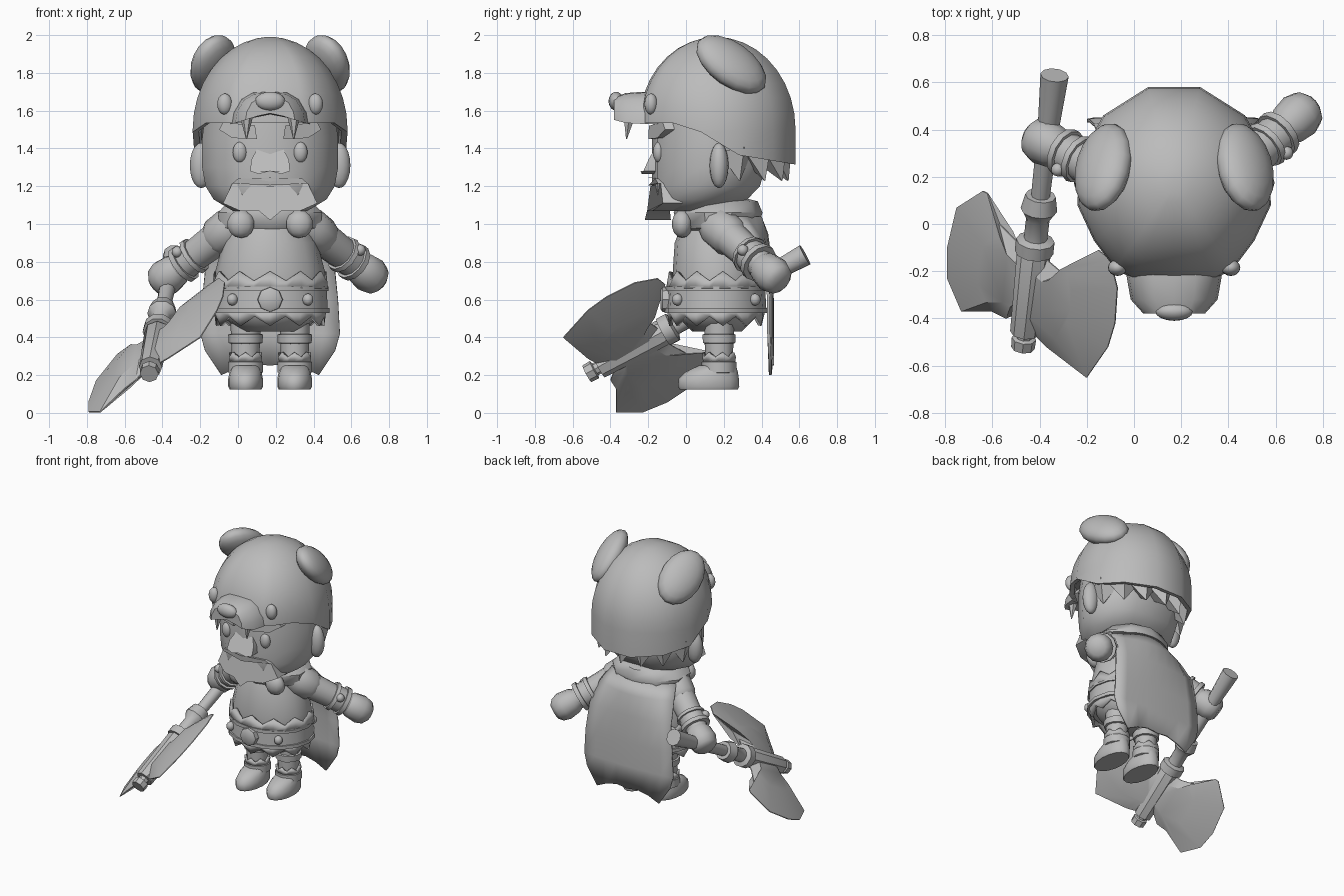
import bpy, bmesh, math
from mathutils import Vector, Matrix

cube = bpy.data.objects.get("Cube")
if cube:
    bpy.data.objects.remove(cube, do_unlink=True)

CX, CY = 0.17, 0.17
SIDES = ((-1, "right"), (1, "left"))

clay = bpy.data.materials.new("plain_grey")
clay.use_nodes = True
GREY = (0.5, 0.5, 0.5, 1)
clay.diffuse_color = GREY
next(n for n in clay.node_tree.nodes if n.type == "BSDF_PRINCIPLED").inputs["Base Color"].default_value = GREY


def finish(name, bm, thick=0, angle=40):
    bmesh.ops.recalc_face_normals(bm, faces=bm.faces)
    mesh = bpy.data.meshes.new(name)
    bm.to_mesh(mesh)
    bm.free()
    mesh.materials.append(clay)
    mesh.shade_smooth()
    mesh.set_sharp_from_angle(angle=math.radians(angle))
    obj = bpy.data.objects.new(name, mesh)
    bpy.context.collection.objects.link(obj)
    if thick:
        obj.modifiers.new("thickness", "SOLIDIFY").thickness = thick


def loft(name, rings, closed=True, caps=True, thick=0, angle=40):
    bm = bmesh.new()
    rows = [[bm.verts.new(p) for p in ring] for ring in rings]
    n = len(rows[0])
    for a, b in zip(rows, rows[1:]):
        for i in range(n if closed else n - 1):
            j = (i + 1) % n
            bm.faces.new((a[i], a[j], b[j], b[i]))
    if caps:
        bm.faces.new(rows[0])
        bm.faces.new(rows[-1])
    finish(name, bm, thick, angle)


def ellipse(z, rx, ry, cx=CX, cy=CY, n=16):
    return [(cx + rx * math.sin(math.tau * i / n), cy - ry * math.cos(math.tau * i / n), z) for i in range(n)]


def tube(name, path, n=12, angle=40):
    """Round sections along a straight line: path holds (point, radius)."""
    q = (Vector(path[-1][0]) - Vector(path[0][0])).to_track_quat("Z", "Y")
    rings = [[Vector(p) + q @ Vector((r * math.cos(math.tau * i / n), r * math.sin(math.tau * i / n), 0))
              for i in range(n)] for p, r in path]
    loft(name, rings, angle=angle)


def ball(name, loc, radii, rot=Matrix(), n=16):
    bm = bmesh.new()
    m = Matrix.Translation(loc) @ rot.to_4x4() @ Matrix.Diagonal((*radii, 1))
    bmesh.ops.create_uvsphere(bm, u_segments=n, v_segments=n // 2 + 2, radius=1, matrix=m)
    finish(name, bm, angle=60)


def mirror(half):
    """Full closed outline from half points running from one end of the midline to the other."""
    return list(half) + [(-a, b) for a, b in half[-2:0:-1]]


def slab(name, outline, front, back):
    """Outline in x (from the midline) and z, bent round the face, between two depths given by z."""
    loft(name, [[(CX + x, f(z) + 1.3 * x * x, z) for x, z in outline] for f in (front, back)])


def zigzag(name, z0, zin, zout, r0, r1, teeth, cx=CX, cy=CY, thick=0.02):
    a = ellipse(z0, *r0, cx, cy, teeth * 2)
    b = [(x, y, zin if i % 2 else zout) for i, (x, y, _) in enumerate(ellipse(0, *r1, cx, cy, teeth * 2))]
    loft(name, [a, b], caps=False, thick=thick, angle=25)


# Head, with the jaw drawn forward towards the chin
face = mirror([(0, .42), (.15, .42), (.28, .34), (.36, .2), (.36, .08), (.28, -.06), (.17, -.15), (0, -.18)])
loft("head", [[(CX + x * s, .15 + shift + (y - .15) * s, z) for x, y in face]
              for z, s, shift in ((1.6, .95, 0), (1.45, 1, 0), (1.3, 1, 0), (1.2, .95, -.015), (1.13, .83, -.05),
                                  (1.07, .55, -.12))], angle=50)

# Hood: a dome over a wall that drops to a curved hem
hood = mirror([(0, .58), (.11, .58), (.30, .46), (.40, .28), (.41, .08), (.34, -.07), (.25, -.19), (.17, -.235), (0, -.245)])


def hem(y):
    if y < 0:
        return 1.54
    return 1.54 - .17 * y / .28 if y < .28 else 1.37 - .05 * (y - .28) / .3


rings = []
for k in (.4, 1, 2, 3, 4, 5, 6, 7, 8, 9):
    a = math.pi / 2 * k / 9
    rings.append([(CX + x * math.sin(a), .16 + (y - .16) * math.sin(a),
                   max(hem(y), 1.5) + (1.99 - max(hem(y), 1.5)) * math.cos(a)) for x, y in hood])
for s, lift in ((1, -.005), (.92, 0), (.9, .05)):
    rings.append([(CX + x * s, .16 + (y - .16) * s, hem(y) + lift) for x, y in hood])
loft("hood", rings, angle=60)

snout = mirror([(0, 1.70), (.09, 1.695), (.15, 1.66), (.19, 1.59), (.2, 1.53), (.1, 1.56), (0, 1.58)])
loft("hood_snout", [[(CX + x * s, y, 1.6 + (z - 1.6) * t) for x, z in snout]
                    for y, s, t in ((-.15, 1.05, 1), (-.23, 1, 1), (-.32, .92, .93), (-.38, .65, .7))])
ball("hood_nose", (CX, -.37, 1.65), (.08, .04, .05))

for s, side in SIDES:
    # Tilted discs for the hood ears
    n = Vector((s * .56, .39, .50)).normalized()
    u = Vector((s * .07, -.82, .57)).normalized()
    rot = Matrix((u, n.cross(u), n)).transposed()
    ball(side + "_hood_ear", (CX + s * .3, .24, 1.845), (.215, .145, .085), rot)
    ball(side + "_hood_eye", (CX + s * .24, -.185, 1.635), (.04, .035, .056))
    tube(side + "_fang", [((CX + s * .125, -.3, 1.57), .035), ((CX + s * .125, -.315, 1.45), .003)], 6)
    # Face
    ball(side + "_ear", (CX + s * .365, .175, 1.31), (.06, .05, .12))
    ball(side + "_eye", (CX + s * .16, -.145, 1.38), (.038, .03, .055))
    slab(side + "_brow", [(s * x, z) for x, z in ((.07, 1.45), (.2, 1.455), (.27, 1.5), (.25, 1.54), (.08, 1.52))],
         lambda z: -.205, lambda z: -.12)
slab("nose", mirror([(0, 1.4), (.07, 1.395), (.1, 1.34), (.105, 1.28), (.06, 1.265), (0, 1.28)]),
     lambda z: -.24 + .7 * max(0, z - 1.3), lambda z: -.12)
slab("moustache", mirror([(0, 1.245), (.17, 1.24), (.2, 1.215), (0, 1.205)]), lambda z: -.2, lambda z: -.12)
slab("beard", mirror([(0, 1.2), (.2, 1.215), (.25, 1.11), (.16, 1.07), (.06, 1.07), (0, 1.02)]),
     lambda z: -.185 - .17 * (1.22 - z), lambda z: -.12 + .2 * (1.22 - z))

# Hair tufts below the back of the hood
for i in range(-3, 4):
    dx, dy = math.sin(i * .42), math.cos(i * .42)
    tube(f"hair_tuft_{i + 4}", [((CX + .32 * dx, CY + .3 * dy, 1.38), .1),
                                ((CX + .36 * dx, CY + .37 * dy, 1.23), .004)], 4, 20)

# Torso, belt and skirt
loft("torso", [ellipse(z, rx, ry, cy=.165) for z, rx, ry in
               ((.43, .15, .13), (.5, .24, .2), (.6, .29, .24), (.75, .29, .235), (.9, .25, .225), (1.02, .19, .18),
                (1.12, .14, .14))], angle=60)
loft("belt", [ellipse(z, rx, ry, cy=.16) for z, rx, ry in
              ((.53, .27, .23), (.53, .315, .275), (.555, .315, .275), (.555, .305, .265), (.645, .3, .26),
               (.645, .31, .27), (.67, .31, .27), (.67, .26, .22))])
zigzag("belt_upper_trim", .66, .70, .75, (.31, .265), (.3, .25), 11, cy=.16)
zigzag("skirt_trim", .54, .51, .46, (.3, .26), (.29, .25), 11, cy=.16)
tube("belt_buckle", [((CX, -.06, .6), .07), ((CX, -.125, .6), .065), ((CX, -.135, .6), .05)], 8)
for s, side in SIDES:
    ball(side + "_belt_stud", (CX + s * .2, -.045, .6), (.03, .03, .032), n=10)
    ball(side + "_back_belt_stud", (CX + s * .2, .365, .6), (.03, .03, .032), n=10)

# Collar and cape
loft("cape_collar", [ellipse(z, rx, ry, n=10) for z, rx, ry in
                     ((.96, .22, .19), (.98, .28, .21), (1.06, .29, .235), (1.12, .23, .21), (1.14, .14, .13))])
for s, side in SIDES:
    ball(side + "_collar_tuft", (CX + s * .155, -.02, 1.0), (.075, .055, .075), n=10)
cols = range(-4, 5)
hems = (.25, .26, .24, .2, .33)
cape = [[(CX + w * i / 4, y - wrap * abs(i / 4) ** 2, z) for i in cols]
        for z, w, y, wrap in ((1.04, .27, .4, .14), (.95, .31, .435, .09), (.8, .34, .455, .03), (.6, .36, .465, .02),
                              (.42, .37, .465, .02))]
cape.append([(CX + .345 * i / 4, .465 - .015 * abs(i / 4), hems[abs(i)]) for i in cols])
loft("cape", cape, closed=False, caps=False, thick=.015, angle=60)

# Arms
for s, side in SIDES:
    a = Vector((CX + s * .2, .17, .985))
    b = Vector((.70, .46, .73)) if s > 0 else Vector((-.385, .35, .715))
    at = lambda f: a.lerp(b, f)
    tube(side + "_shoulder", [(at(f), r) for f, r in ((-.1, .09), (.02, .112), (.22, .108), (.28, .09))], 10)
    tube(side + "_arm", [(at(f), r) for f, r in ((0, .09), (.3, .092), (.6, .085), (.9, .07))])
    tube(side + "_bracer", [(at(f), r) for f, r in
                            ((.54, .08), (.54, .1), (.59, .105), (.59, .09), (.7, .09), (.7, .105), (.76, .105), (.76, .08))])
    tube(side + "_hand", [(at(f), r) for f, r in
                          ((.78, .07), (.85, .09), (1.0, .1), (1.1, .085), (1.15, .055))], 12, 60)
    ball(side + "_bracer_stud", at(.64) + Vector((s * .065, -.055, .04)), (.03, .03, .03), n=10)

# Legs and boots
for s, side in SIDES:
    x = CX + s * .13
    col = lambda rows: [((x, .175, z), r) for z, r in rows]
    tube(side + "_leg", col(((.2, .07), (.48, .08))))
    tube(side + "_knee_band", col(((.365, .07), (.37, .09), (.415, .092), (.42, .07))), 10)
    tube(side + "_boot_cuff", col(((.21, .08), (.215, .092), (.27, .092), (.275, .08))))
    zigzag(side + "_cuff_trim", .27, .295, .32, (.085, .085), (.09, .09), 7, x, .175, .015)
    loft(side + "_boot", [ellipse(z, rx, ry, x, cy) for z, rx, ry, cy in
                          ((.125, .085, .155, .12), (.14, .092, .162, .12), (.18, .092, .16, .12), (.215, .085, .14, .135),
                           (.25, .07, .1, .165))], angle=60)


# Battle axe
def haft(y):
    return Vector((-.34 - .116 * (.6 - y), y, .82 - .545 * (.6 - y)))


tube("axe_handle", [(haft(y), r) for y, r in
                    ((.63, .06), (.4, .045), (.12, .04), (.12, .065), (.06, .078), (.02, .05), (-.06, .05),
                     (-.07, .082), (-.12, .082))], 10)
tube("axe_socket", [(haft(y), r) for y, r in
                    ((-.11, .06), (-.13, .072), (-.46, .062), (-.46, .035), (-.48, .035), (-.485, .052), (-.525, .05))], 8)

blades = {
    "axe_blade_right": ((-.42, -.12), (-.49, -.08), (-.57, 0), (-.62, .13), (-.64, .14), (-.75, .07), (-.79, -.1),
                        (-.79, -.23), (-.73, -.37), (-.6, -.37), (-.54, -.4), (-.45, -.36)),
    "axe_blade_left": ((-.42, -.12), (-.37, -.15), (-.3, -.21), (-.25, -.2), (-.15, -.11), (-.1, -.15), (-.07, -.27),
                       (-.08, -.42), (-.11, -.52), (-.2, -.65), (-.37, -.52), (-.45, -.44)),
}
slope = Vector((-.98, -.43, 1)).normalized()
for name, pts in blades.items():
    # Lens section: a thin cutting edge round a thicker core near the socket
    edge = [Vector((x, y, max(.004, .42 + .98 * (x + .42) + .43 * (y + .1)))) for x, y in pts]
    root = haft(-.26)
    core = [root.lerp(p, .55) for p in edge]
    loft(name, [[p + slope * .042 for p in core], [p + slope * .003 for p in edge],
                [p - slope * .003 for p in edge], [p - slope * .042 for p in core]], angle=30)
